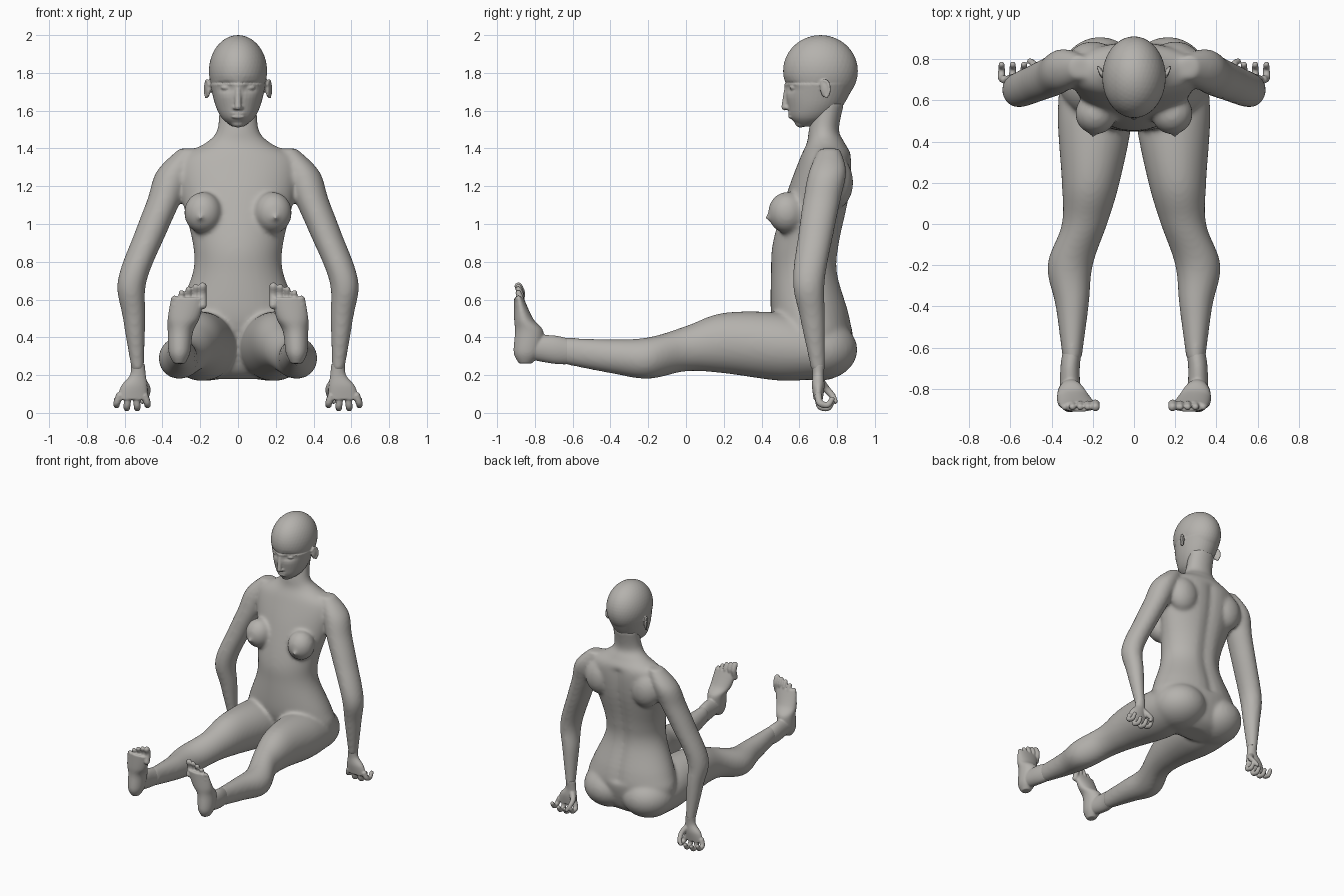
import bpy, bmesh, math
from mathutils import Vector, Matrix

default_cube = bpy.data.objects.get("Cube")
if default_cube:
    bpy.data.objects.remove(default_cube, do_unlink=True)

clay = bpy.data.materials.new("warm_grey_clay")
clay.use_nodes = True
clay.diffuse_color = (.46, .445, .42, 1)
shader = next(node for node in clay.node_tree.nodes if node.type == 'BSDF_PRINCIPLED')
shader.inputs["Base Color"].default_value = clay.diffuse_color


def spline(points, steps=6):
    """Smooth interpolation through tuples of any length."""
    padded = [points[0], *points, points[-1]]
    result = []
    for before, start, end, after in zip(padded, padded[1:], padded[2:], padded[3:]):
        for step in range(steps):
            t = step / steps
            result.append([q + t / 2 * (r - p + t * (2 * p - 5 * q + 4 * r - s + t * (3 * (q - r) + s - p)))
                           for p, q, r, s in zip(before, start, end, after)])
    return result + [list(points[-1])]


def loft(bm, sections, lengthwise=False, sides=40):
    """Closed tube through (x, y, z, half width, half depth) sections."""
    rings = []
    for x, y, z, width, depth in spline(sections):
        ring = []
        for side in range(sides):
            angle = math.tau * side / sides
            across, along = width * math.cos(angle), depth * math.sin(angle)
            offset = (across, 0, along) if lengthwise else (across, along, 0)
            ring.append(bm.verts.new(Vector((x, y, z)) + Vector(offset)))
        rings.append(ring)
    for lower, upper in zip(rings, rings[1:]):
        for side in range(sides):
            following = (side + 1) % sides
            bm.faces.new((lower[side], lower[following], upper[following], upper[side]))
    bm.faces.new(rings[0])
    bm.faces.new(rings[-1])
    return [vert for ring in rings for vert in ring]


def blob(bm, centre, radii, turn=0):
    """Ellipsoid, optionally turned about the vertical."""
    matrix = Matrix.Translation(centre) @ Matrix.Rotation(turn, 4, 'Z') @ Matrix.Diagonal((*radii, 1))
    return bmesh.ops.create_icosphere(bm, subdivisions=4, radius=1, matrix=matrix)["verts"]


def strand(bm, points, thick, tip):
    """Rounded, tapering strand of overlapping balls along a curve."""
    path = spline(points)
    for index, point in enumerate(path):
        radius = thick + (tip - thick) * index / (len(path) - 1)
        bmesh.ops.create_icosphere(bm, subdivisions=2, radius=radius, matrix=Matrix.Translation(point))


def mirror(bm):
    """Repeat everything built so far on the other side."""
    copied = bmesh.ops.duplicate(bm, geom=bm.verts[:] + bm.edges[:] + bm.faces[:])
    for element in copied["geom"]:
        if isinstance(element, bmesh.types.BMVert):
            element.co.x = -element.co.x


def finish(name, bm, voxel, smoothing):
    """Fuse the overlapping volumes into one smooth skin."""
    bmesh.ops.recalc_face_normals(bm, faces=bm.faces[:])
    mesh = bpy.data.meshes.new(name)
    bm.to_mesh(mesh)
    bm.free()
    mesh.materials.append(clay)
    obj = bpy.data.objects.new(name, mesh)
    bpy.context.collection.objects.link(obj)
    fuse = obj.modifiers.new("fuse", 'REMESH')
    fuse.mode = 'VOXEL'
    fuse.voxel_size = voxel
    fuse.use_smooth_shade = True
    soften = obj.modifiers.new("soften", 'SMOOTH')
    soften.iterations = smoothing


# Legs, from hip to ankle
bm = bmesh.new()
loft(bm, [(.19, .7, .33, .17, .15), (.19, .5, .35, .18, .18), (.21, .2, .37, .14, .16),
          (.24, 0, .34, .11, .12), (.31, -.2, .29, .11, .11), (.3, -.4, .3, .08, .09),
          (.3, -.66, .33, .045, .07)], lengthwise=True)

# Arms, from shoulder to wrist, a little deeper than wide
arm = [(.26, .76, 1.4, .05), (.34, .75, 1.28, .09), (.39, .72, 1.13, .09), (.46, .69, .96, .085),
       (.56, .65, .7, .077), (.55, .67, .5, .06), (.53, .7, .22, .033)]
loft(bm, [(*section, section[-1] * 1.1) for section in arm])

# Glutes, chest and shoulder blades
blob(bm, (.165, .7, .335), (.2, .207, .165))
blob(bm, (.185, .535, 1.06), (.1, .1, .11))
blob(bm, (.2, .437, 1.035), (.016, .02, .016))
blob(bm, (.2, .79, 1.22), (.12, .095, .14))
mirror(bm)

# Torso and neck, with a shallow groove down the spine
trunk = [(.68, .18, .15, .08), (.68, .24, .3, .15), (.68, .4, .36, .2), (.66, .52, .33, .21),
         (.63, .74, .24, .18), (.64, .9, .24, .18), (.7, 1.15, .3, .17), (.74, 1.34, .31, .14),
         (.74, 1.43, .17, .1), (.73, 1.5, .11, .08), (.76, 1.65, .1, .08)]
for vert in loft(bm, [(0, *section) for section in trunk]):
    if vert.co.y > .7 and .45 < vert.co.z < 1.36:
        vert.co.y -= .02 * math.exp(-(vert.co.x / .045) ** 2)
finish("body", bm, .012, 12)

# Eyes, nostrils and ears, each ear with a curled rim
bm = bmesh.new()
eye = Vector((.062, .572, 1.722))
ear = Vector((.16, .735, 1.715))
blob(bm, eye, (.03, .024, .014), turn=.25)
blob(bm, (.014, .54, 1.615), (.015, .018, .011))
blob(bm, ear, (.012, .025, .045), turn=-.3)
rim = [math.pi * (step / 4 - .4) for step in range(6)]
strand(bm, [ear + Vector((.004 + .01 * math.cos(a), .025 * math.cos(a), .045 * math.sin(a))) for a in rim],
       .009, .007)
mirror(bm)

# Cranium and tapering face, with sockets pressed in around the eyes
skull = blob(bm, (0, .712, 1.81), (.154, .198, .19))
face = [(.635, 1.515, .03, .03), (.66, 1.56, .085, .105), (.685, 1.63, .12, .148), (.705, 1.74, .148, .188)]
skull += loft(bm, [(0, *section) for section in face])
for vert in skull:
    if vert.co.y < ear.y - .1:
        distance = ((abs(vert.co.x) - eye.x) / .042) ** 2 + ((vert.co.z - eye.z) / .026) ** 2
        vert.co.y += .024 * math.exp(-distance)

# Nose, lips and chin
strand(bm, [(0, .54, 1.74), (0, .53, 1.68), (0, .523, 1.62)], .015, .019)
for height, width in ((1.586, .042), (1.567, .036)):
    blob(bm, (0, .56, height), (width, .02, .01))
blob(bm, (0, .607, 1.535), (.036, .03, .024))
finish("head", bm, .006, 3)

# Hands: palm facing back, four curled fingers and a thumb
bm = bmesh.new()
loft(bm, [(.53, .7, .26, .036, .035), (.53, .7, .2, .042, .03), (.55, .7, .14, .07, .033),
          (.56, .7, .07, .08, .024)])
for finger in range(4):
    knuckle = .495 + .044 * finger
    end = knuckle + .01 * finger - .015
    low = .024 + .008 * (finger - 1.5) ** 2
    strand(bm, [(knuckle, .7, .09), (end, .71, low + .01), (end, .75, low), (end, .773, low + .03)],
           .021, .015)
strand(bm, [(.51, .71, .17), (.483, .74, .13), (.487, .775, .09), (.505, .79, .06)], .024, .014)
mirror(bm)
finish("hands", bm, .005, 3)

# Feet: ankle, upright sole and five toes of falling height
bm = bmesh.new()
loft(bm, [(.3, -.62, .325, .046, .068), (.31, -.7, .335, .047, .075), (.31, -.84, .35, .05, .065)],
     lengthwise=True)
loft(bm, [(.31, -.85, .262, .03, .035), (.31, -.84, .32, .057, .072), (.305, -.83, .43, .067, .075),
          (.288, -.86, .5, .084, .05), (.265, -.885, .61, .09, .025)])
for toe in range(5):
    x = .187 + .037 * toe
    top = .67 - .004 * toe ** 2
    size = .017 if toe else .022
    strand(bm, [(x, -.885, .57), (x, -.872, top - .04), (x, -.887, top)], size, size)
mirror(bm)
finish("feet", bm, .006, 4)
